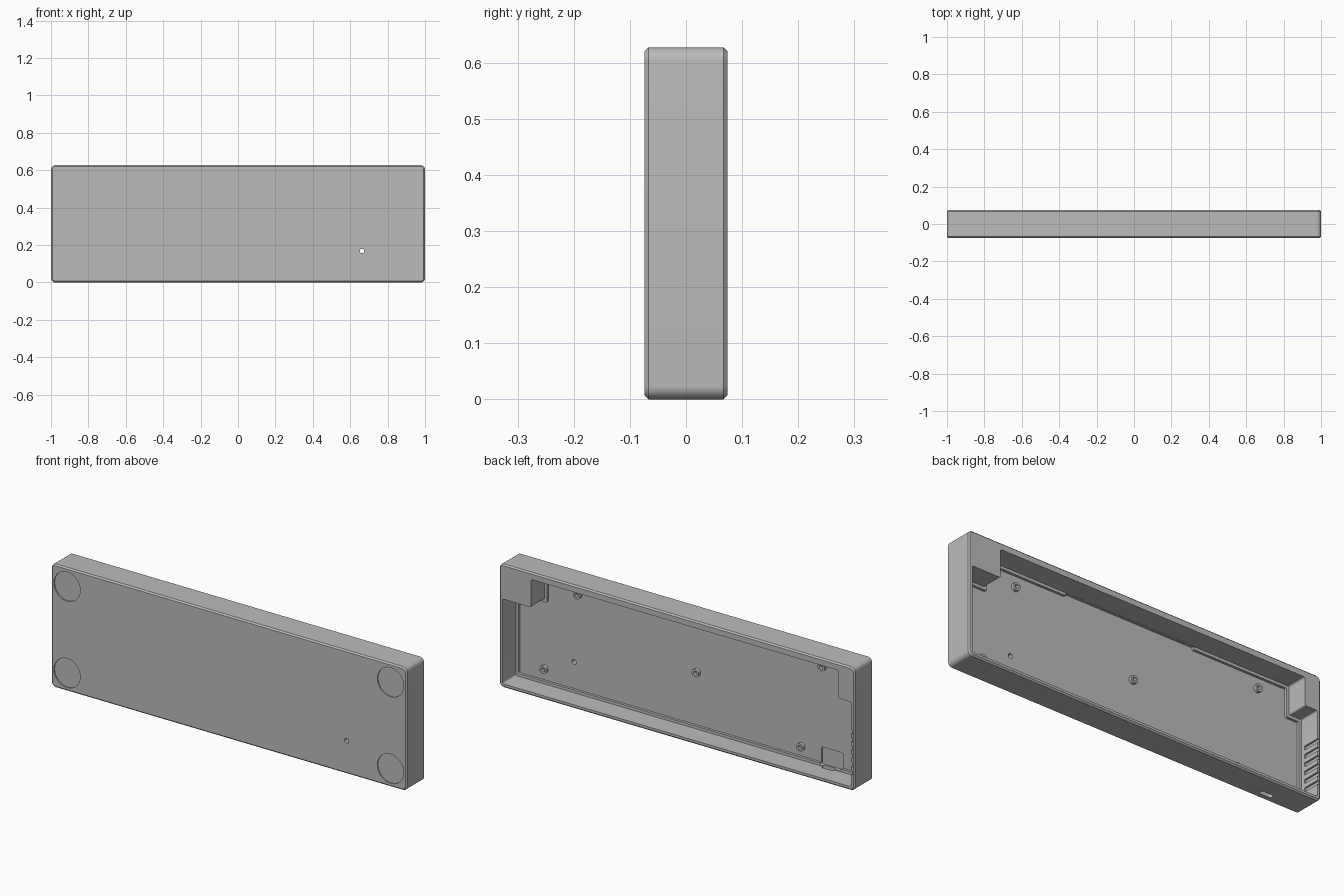
import bpy, bmesh, math
from mathutils import Vector

BACK, FRONT = 0.074, -0.074
LEDGE, FLOOR = -0.034, -0.047

cube = bpy.data.objects.get("Cube")
if cube:
    bpy.data.objects.remove(cube, do_unlink=True)

grey = bpy.data.materials.new("plain grey")
grey.use_nodes = True
colour = (0.5, 0.5, 0.5, 1)
grey.diffuse_color = colour
grey.node_tree.nodes["Principled BSDF"].inputs["Base Color"].default_value = colour


def rounded(points, radius, steps=6):
    """Round every right-angled corner of an outline."""
    out = []
    for i, p in enumerate(points):
        p = Vector(p)
        a = (Vector(points[i - 1]) - p).normalized() * radius
        b = (Vector(points[(i + 1) % len(points)]) - p).normalized() * radius
        for k in range(steps + 1):
            t = math.pi / 2 * k / steps
            out.append(p + a * (1 - math.sin(t)) + b * (1 - math.cos(t)))
    return out


def rect(x0, x1, z0, z1):
    return [(x0, z0), (x1, z0), (x1, z1), (x0, z1)]


def circle(x, z, r, n=32):
    return [(x + r * math.cos(2 * math.pi * k / n),
             z + r * math.sin(2 * math.pi * k / n)) for k in range(n)]


def prism(name, outline, y0, y1, chamfer=0):
    """Extrude an x-z outline along y."""
    bm = bmesh.new()
    face = bm.faces.new([bm.verts.new((p[0], y0, p[1])) for p in outline])
    new = bmesh.ops.extrude_face_region(bm, geom=[face])["geom"]
    bmesh.ops.translate(bm, vec=(0, y1 - y0, 0),
                        verts=[g for g in new if isinstance(g, bmesh.types.BMVert)])
    if chamfer:
        caps = [e for e in bm.edges if abs(e.verts[0].co.y - e.verts[1].co.y) < 1e-6]
        bmesh.ops.bevel(bm, geom=caps, offset=chamfer, segments=1, affect='EDGES')
    bmesh.ops.recalc_face_normals(bm, faces=bm.faces)
    mesh = bpy.data.meshes.new(name)
    bm.to_mesh(mesh)
    bm.free()
    obj = bpy.data.objects.new(name, mesh)
    bpy.context.collection.objects.link(obj)
    mesh.materials.append(grey)
    return obj


def combine(target, tool, operation='DIFFERENCE'):
    mod = target.modifiers.new("combine", 'BOOLEAN')
    mod.operation, mod.object, mod.solver = operation, tool, 'EXACT'
    bpy.context.view_layer.objects.active = target
    bpy.ops.object.modifier_apply(modifier=mod.name)
    bpy.data.objects.remove(tool, do_unlink=True)


def cut(target, outline, y0, y1):
    combine(target, prism("cutter", outline, y0, y1))


def cavity(inset):
    """Opening outline with solid blocks left in both upper corners."""
    side, low, step, top = 0.981 - inset, 0.019 + inset, 0.45 - inset, 0.592 - inset
    right, left = 0.82 - inset, -0.91 + inset
    return [(-side, low), (side, low), (side, step), (right, step),
            (right, top), (left, top), (left, step), (-side, step)]


# Outer shell with rounded corners and chamfered rims
case = prism("case", rounded(rect(-1, 1, 0, 0.627), 0.024, 8), FRONT, BACK, 0.007)

# Main opening, then the shallower floor pocket that leaves a ledge
cut(case, rounded(cavity(0), 0.008), LEDGE, 0.2)
cut(case, rounded(cavity(0.014), 0.008), FLOOR, 0.01)
cut(case, rounded(rect(-0.37, 0.36, 0.5, 0.591), 0.008), FLOOR, 0.01)

# Connector relief in the floor and slot through the lower wall
cut(case, rounded(rect(-0.85, -0.73, 0.022, 0.11), 0.008), FLOOR - 0.006, 0.01)
slot = prism("slot", rounded(rect(-0.815, -0.745, -0.012, 0.012), 0.0115), -0.05, 0.05)
slot.rotation_euler.x = math.pi / 2
slot.location.y = -0.033
bpy.context.view_layer.update()
combine(case, slot)

# Row of notches along one inner side wall
for i in range(6):
    z = 0.08 + i * 0.042
    cut(case, rect(-0.99, -0.97, z, z + 0.02), LEDGE + 0.02, 0.2)

# Foot recesses and the reset hole on the front face
for x in (-0.91, 0.91):
    for z in (0.092, 0.532):
        cut(case, circle(x, z, 0.074, 48), -0.2, FRONT + 0.006)
cut(case, circle(0.663, 0.168, 0.012), -0.2, 0.05)

bpy.ops.object.select_all(action='DESELECT')
case.select_set(True)
bpy.context.view_layer.objects.active = case
bpy.ops.object.shade_smooth_by_angle(angle=math.radians(30))

# Screw standoffs with blind holes
for x, z in [(0.638, 0.52), (-0.738, 0.522), (-0.03, 0.302), (0.828, 0.09), (-0.618, 0.082)]:
    post = prism("standoff", circle(x, z, 0.02, 24), FLOOR - 0.004, FLOOR + 0.016)
    cut(post, circle(x, z, 0.01, 16), FLOOR, 0.05)
    bpy.ops.object.select_all(action='DESELECT')
    post.select_set(True)
    bpy.context.view_layer.objects.active = post
    bpy.ops.object.shade_smooth_by_angle(angle=math.radians(30))
